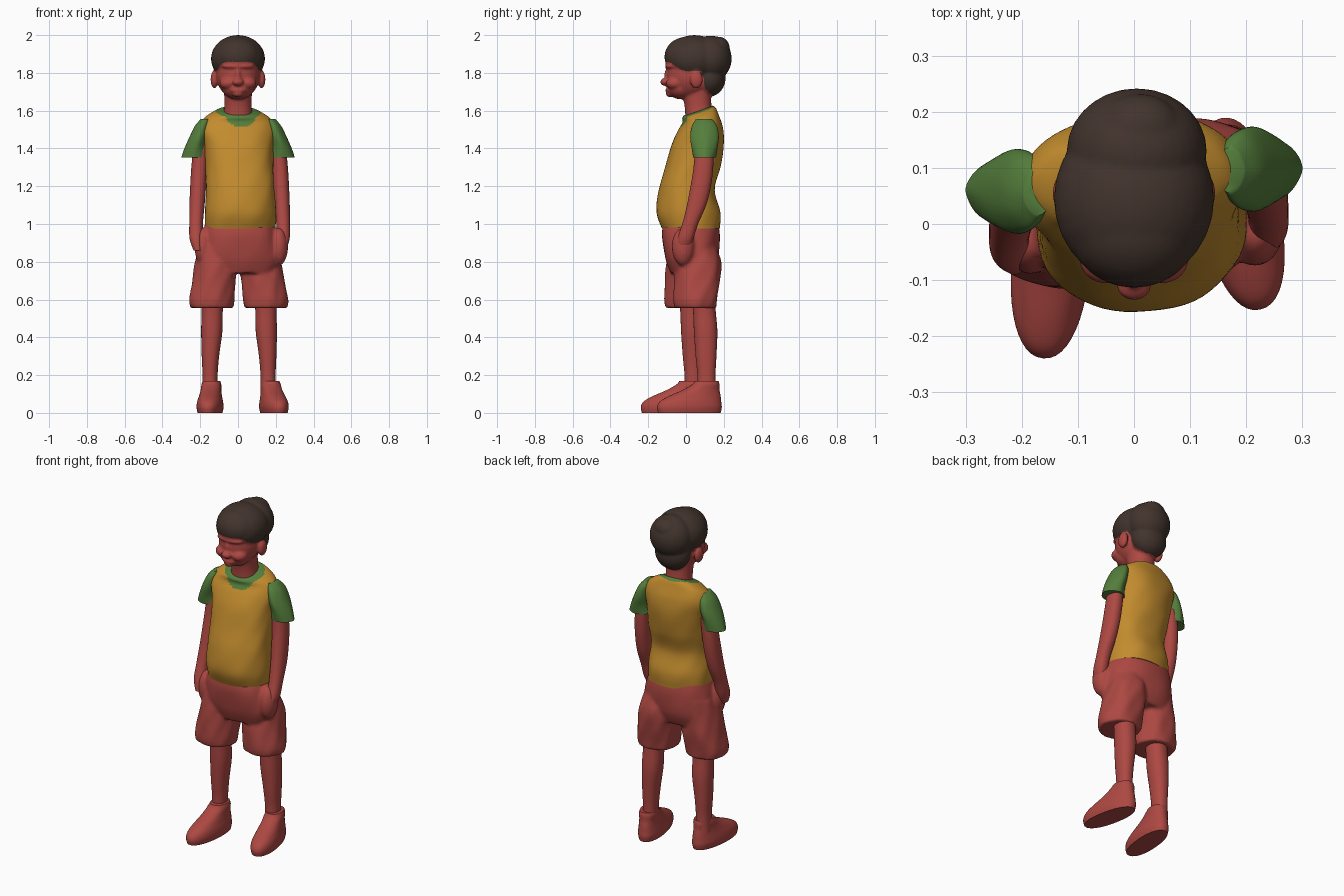
import bpy, bmesh, math
from mathutils import Matrix, Vector


def material(name, rgb):
    m = bpy.data.materials.new(name)
    m.diffuse_color = (*rgb, 1)
    return m


RED = material("warm red", (0.42, 0.065, 0.055))
GOLD = material("mustard", (0.54, 0.26, 0.027))
GREEN = material("leaf green", (0.09, 0.21, 0.045))
BROWN = material("dark brown", (0.055, 0.034, 0.026))


def spline(rows, steps):
    """Smooth Catmull-Rom interpolation of the section rows."""
    out = []
    for i in range(len(rows) - 1):
        p0, p1 = rows[max(i - 1, 0)], rows[i]
        p2, p3 = rows[i + 1], rows[min(i + 2, len(rows) - 1)]
        for s in range(steps):
            t = s / steps
            out.append([0.5 * (2 * b + (c - a) * t + (2 * a - 5 * b + 4 * c - d) * t * t
                               + (3 * b - a - 3 * c + d) * t ** 3)
                        for a, b, c, d in zip(p0, p1, p2, p3)])
    return out + [list(rows[-1])]


def loft(bm, rows, n=2.2, wave=0.0, seg=44, steps=5, mat=Matrix()):
    """Closed tube through rows of (z, centre x, centre y, radius x, radius y, tilt)."""
    rows = [tuple(r) + (0,) * (6 - len(r)) for r in rows]
    rings = []
    for z, cx, cy, rx, ry, tilt in spline(rows, steps):
        ring = []
        for k in range(seg):
            a = 2 * math.pi * k / seg
            f = 1 + wave * (math.sin(5 * a + 14 * z) + 0.6 * math.sin(8 * a - 31 * z))
            c, s = math.cos(a), math.sin(a)
            x = f * rx * math.copysign(abs(c) ** (2 / n), c)
            y = f * ry * math.copysign(abs(s) ** (2 / n), s)
            ring.append(bm.verts.new(mat @ Vector((cx + x, cy + y, z + tilt * y))))
        rings.append(ring)
    for lo, hi in zip(rings, rings[1:]):
        for k in range(seg):
            j = (k + 1) % seg
            bm.faces.new((lo[k], lo[j], hi[j], hi[k]))
    bm.faces.new(rings[0][::-1])
    bm.faces.new(rings[-1])


def blob(bm, loc, rad):
    m = Matrix.Translation(loc) @ Matrix.Diagonal((*rad, 1))
    bmesh.ops.create_uvsphere(bm, u_segments=28, v_segments=18, radius=1, matrix=m)


def finish(name, bm, mats, rule=None, voxel=0, smooth=3):
    """Make the object; optionally fuse its solids and colour faces by a rule."""
    bmesh.ops.recalc_face_normals(bm, faces=bm.faces)
    me = bpy.data.meshes.new(name)
    bm.to_mesh(me)
    bm.free()
    ob = bpy.data.objects.new(name, me)
    bpy.context.collection.objects.link(ob)
    bpy.ops.object.select_all(action='DESELECT')
    ob.select_set(True)
    bpy.context.view_layer.objects.active = ob
    if voxel:
        r = ob.modifiers.new("fuse", 'REMESH')
        r.mode, r.voxel_size = 'VOXEL', voxel
        s = ob.modifiers.new("soften", 'SMOOTH')
        s.factor, s.iterations = 0.5, smooth
        for m in ("fuse", "soften"):
            bpy.ops.object.modifier_apply(modifier=m)
    me = ob.data
    me.materials.clear()
    for m in mats:
        me.materials.append(m)
    for p in me.polygons:
        p.material_index = rule(p.center) if rule else 0
    bpy.ops.object.shade_smooth_by_angle(angle=math.radians(50))
    return ob


# Head: skull, face features, ears, hair mass and neck fused together
bm = bmesh.new()
blob(bm, (0, 0.02, 1.79), (0.115, 0.122, 0.13))          # skull
blob(bm, (0, -0.025, 1.725), (0.088, 0.078, 0.065))      # jaw
blob(bm, (0, -0.112, 1.752), (0.03, 0.024, 0.02))        # nose
blob(bm, (0, -0.1, 1.785), (0.014, 0.015, 0.04))         # nose bridge
blob(bm, (0, -0.088, 1.708), (0.042, 0.022, 0.012))      # upper lip
blob(bm, (0, -0.085, 1.69), (0.03, 0.022, 0.018))        # chin
blob(bm, (0, -0.07, 1.835), (0.085, 0.042, 0.018))       # brow
for s in (-1, 1):
    blob(bm, (s * 0.052, -0.06, 1.745), (0.046, 0.046, 0.034))  # cheek
    blob(bm, (s * 0.125, 0.055, 1.765), (0.02, 0.034, 0.047))   # ear
blob(bm, (0, 0.045, 1.875), (0.143, 0.152, 0.125))       # hair crown
blob(bm, (0, 0.0, 1.885), (0.12, 0.114, 0.105))          # fringe
blob(bm, (0.005, 0.13, 1.875), (0.125, 0.112, 0.122))    # back of hair
blob(bm, (0.01, 0.17, 1.93), (0.075, 0.062, 0.062))      # tuft
blob(bm, (0, 0.125, 1.775), (0.105, 0.085, 0.1))         # nape
loft(bm, [(1.5, 0, 0.07, 0.085, 0.075), (1.58, 0, 0.068, 0.076, 0.072),
          (1.64, 0, 0.062, 0.072, 0.072), (1.72, 0, 0.05, 0.075, 0.08)])

HAIRLINE = [(-0.2, 1.865), (-0.09, 1.858), (-0.03, 1.82), (0.0, 1.81), (0.085, 1.81),
            (0.1, 1.72), (0.14, 1.68), (0.4, 1.68)]


def is_hair(c):
    for (y0, z0), (y1, z1) in zip(HAIRLINE, HAIRLINE[1:]):
        if y0 <= c.y < y1:
            return int(c.z > z0 + (z1 - z0) * (c.y - y0) / (y1 - y0))
    return 0


finish("head", bm, [RED, BROWN], is_hair, 0.007)

# Shirt body with green collar band
bm = bmesh.new()
turn = Matrix.Translation((0, 0.03, 0)) @ Matrix.Rotation(0.09, 4, 'Z') @ Matrix.Translation((0, -0.03, 0))
loft(bm, [(0.975, 0.01, 0.024, 0.187, 0.152), (1.06, 0.01, 0.012, 0.188, 0.168),
          (1.18, 0.01, 0.004, 0.18, 0.147), (1.3, 0.008, 0.035, 0.18, 0.145),
          (1.42, 0.005, 0.06, 0.184, 0.138, 0.03), (1.5, 0, 0.075, 0.196, 0.118, 0.08),
          (1.555, 0, 0.078, 0.178, 0.095, 0.2), (1.588, 0, 0.07, 0.128, 0.088, 0.3),
          (1.6, 0, 0.065, 0.088, 0.076, 0.35)], n=2.3, wave=0.008, seg=64, steps=8, mat=turn)
finish("shirt", bm, [GOLD, GREEN],
       lambda c: int(c.z > 1.5 and math.hypot(c.x / 0.118, (c.y - 0.065) / 0.093) < 1))

# Shorts: hips, two loose legs and pocketed hands fused together
bm = bmesh.new()
loft(bm, [(1.02, 0.005, 0.025, 0.175, 0.14), (0.94, 0.01, 0.025, 0.2, 0.153),
          (0.82, 0.01, 0.03, 0.215, 0.14), (0.74, 0.01, 0.03, 0.19, 0.11)], n=2.4, wave=0.008)
for s, dx, dy in ((1, 0.005, 0.05), (-1, 0, 0.002)):
    loft(bm, [(0.555, s * 0.14 + dx, dy, 0.112, 0.108), (0.6, s * 0.14 + dx, dy, 0.119, 0.115),
              (0.7, s * 0.127 + dx, dy + 0.01, 0.114, 0.122),
              (0.8, s * 0.115 + dx, dy + 0.015, 0.11, 0.12),
              (0.9, s * 0.1 + dx, 0.03, 0.1, 0.12)], wave=0.022)
blob(bm, (0.215, -0.015, 0.88), (0.05, 0.06, 0.1))
blob(bm, (-0.185, -0.03, 0.88), (0.045, 0.06, 0.1))
finish("shorts", bm, [RED], voxel=0.01, smooth=2)

# Limbs, sleeves and shoes: same sections on both sides, shifted per side
ARM = [(0.86, 0.23, -0.02, 0.022, 0.035), (0.92, 0.238, -0.004, 0.035, 0.042),
       (1.0, 0.239, 0.022, 0.036, 0.042), (1.1, 0.234, 0.056, 0.04, 0.051),
       (1.2, 0.228, 0.078, 0.042, 0.054), (1.3, 0.222, 0.092, 0.042, 0.052),
       (1.42, 0.212, 0.098, 0.04, 0.05)]
SLEEVE = [(1.352, 0.231, 0.098, 0.069, 0.06), (1.40, 0.226, 0.098, 0.058, 0.068),
          (1.46, 0.208, 0.098, 0.05, 0.076), (1.52, 0.188, 0.098, 0.04, 0.066),
          (1.557, 0.17, 0.096, 0.025, 0.04)]
LEG = [(0.1, 0.158, 0.108, 0.042, 0.05), (0.2, 0.156, 0.108, 0.04, 0.048),
       (0.3, 0.154, 0.106, 0.046, 0.055), (0.43, 0.147, 0.104, 0.056, 0.062),
       (0.53, 0.145, 0.098, 0.056, 0.06), (0.62, 0.145, 0.09, 0.06, 0.06)]
SHOE = [(0.005, 0, 0, 0.064, 0.168), (0.03, 0, 0, 0.07, 0.174), (0.06, 0, 0.006, 0.067, 0.165),
        (0.088, 0, 0.028, 0.06, 0.14), (0.12, 0, 0.062, 0.054, 0.1),
        (0.15, 0, 0.088, 0.052, 0.073), (0.17, 0, 0.094, 0.046, 0.062)]


def side_rows(rows, s, dx, dy):
    return [(z, s * cx + dx, cy + dy, rx, ry) for z, cx, cy, rx, ry in rows]


for side, s in (("right", 1), ("left", -1)):
    right = s > 0
    bm = bmesh.new()
    loft(bm, side_rows(ARM, s, 0 if right else 0.017, 0 if right else -0.035))
    finish(side + "_arm", bm, [RED])

    bm = bmesh.new()
    loft(bm, side_rows(SLEEVE, s, 0, 0 if right else -0.04), n=1.8, wave=0.01)
    finish(side + "_sleeve", bm, [GREEN])

    bm = bmesh.new()
    loft(bm, side_rows(LEG, s, 0.003 if right else 0.008, 0 if right else -0.068))
    finish(side + "_leg", bm, [RED])

    bm = bmesh.new()
    place = (Matrix.Translation((0.19, 0.018, 0)) @ Matrix.Rotation(0.2, 4, 'Z') if right else
             Matrix.Translation((-0.148, -0.066, 0)) @ Matrix.Rotation(-0.08, 4, 'Z'))
    loft(bm, [(z - 0.005 if z < 0.01 else z, *r) for z, *r in SHOE], mat=place)
    finish(side + "_shoe", bm, [RED])
